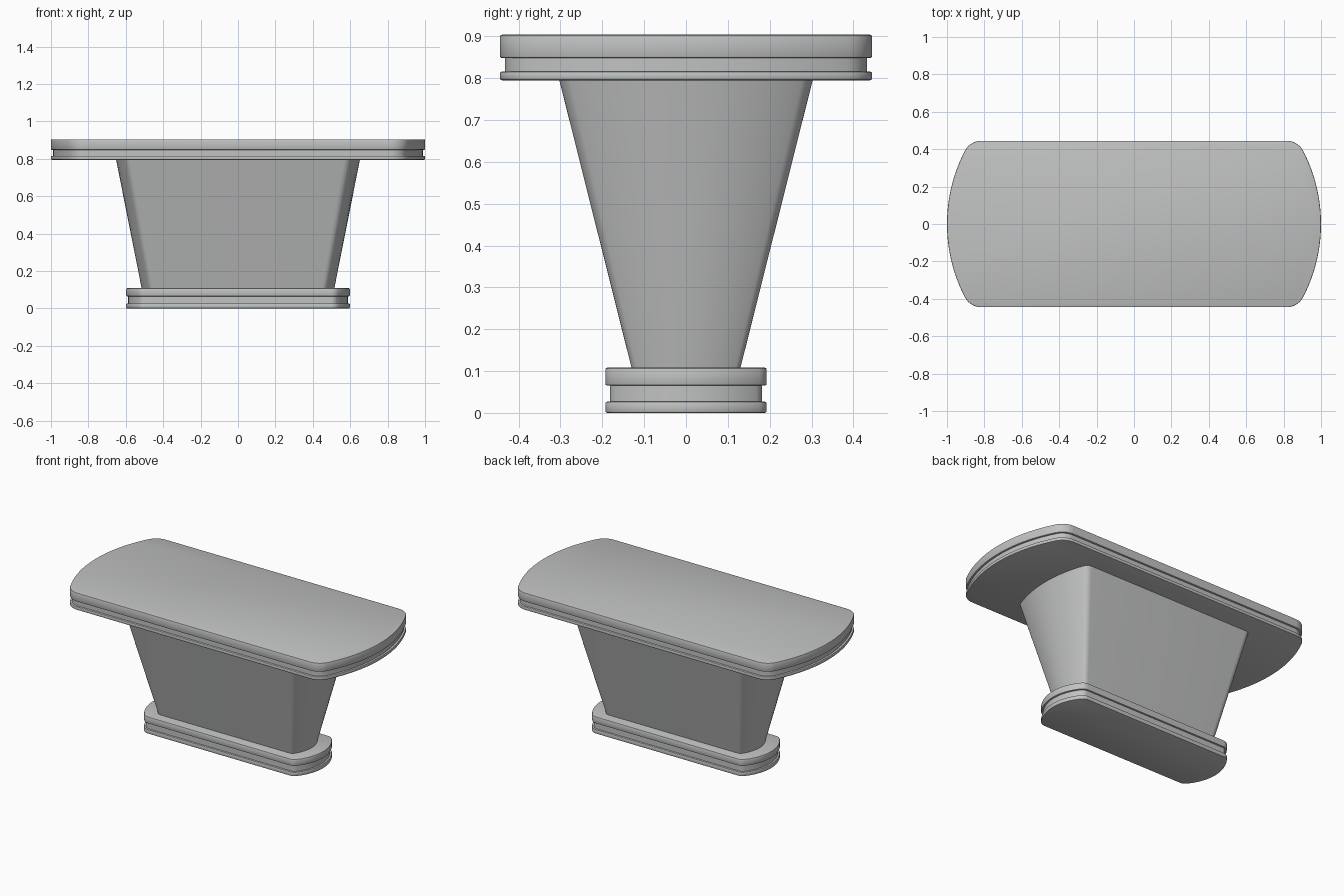
import bpy, bmesh, math

if "Cube" in bpy.data.objects:
    bpy.data.objects.remove(bpy.data.objects["Cube"])

grey = bpy.data.materials.new("light grey")
grey.diffuse_color = (0.53, 0.54, 0.535, 1)
grey.use_nodes = True
grey.node_tree.nodes["Principled BSDF"].inputs["Base Color"].default_value = grey.diffuse_color


def outline(a, b, R, r, d=0.0, n_arc=24, n_fil=8):
    """Oblong with bowed ends: half length a, half width b, end radius R,
    corner radius r, whole outline offset inward by d."""
    cx0 = a - R
    cy = b - r
    cx = cx0 + math.sqrt((R - r) ** 2 - cy ** 2)
    t = math.atan2(cy, cx - cx0)
    R, r = R - d, r - d
    right = []
    for i in range(n_fil):                      # lower corner
        q = -math.pi / 2 + (math.pi / 2 - t) * i / n_fil
        right.append((cx + r * math.cos(q), -cy + r * math.sin(q)))
    for i in range(n_arc + 1):                  # bowed end
        q = -t + 2 * t * i / n_arc
        right.append((cx0 + R * math.cos(q), R * math.sin(q)))
    for i in range(1, n_fil + 1):               # upper corner
        q = t + (math.pi / 2 - t) * i / n_fil
        right.append((cx + r * math.cos(q), cy + r * math.sin(q)))
    return right + [(-x, -y) for x, y in right]


def stack(name, rings):
    """Skin a list of (outline points, z) and cap both ends."""
    bm = bmesh.new()
    loops = [[bm.verts.new((x, y, z)) for x, y in pts] for pts, z in rings]
    n = len(loops[0])
    for lo, hi in zip(loops, loops[1:]):
        for i in range(n):
            j = (i + 1) % n
            bm.faces.new((lo[i], lo[j], hi[j], hi[i]))
    bm.faces.new(loops[0][::-1])
    bm.faces.new(loops[-1])
    bmesh.ops.recalc_face_normals(bm, faces=bm.faces)
    me = bpy.data.meshes.new(name)
    bm.to_mesh(me)
    bm.free()
    me.materials.append(grey)
    ob = bpy.data.objects.new(name, me)
    bpy.context.collection.objects.link(ob)
    bpy.ops.object.select_all(action='DESELECT')
    ob.select_set(True)
    bpy.context.view_layer.objects.active = ob
    bpy.ops.object.shade_smooth_by_angle(angle=math.radians(35))
    return ob


def grooved_slab(name, shape, z0, z1, z2, z3, inset, e=0.005):
    """Slab with a recessed band between z1 and z2 and softened edges."""
    c = e * 0.3
    prof = [(e, z0), (c, z0 + c), (0, z0 + e),
            (0, z1 - e), (c, z1 - c), (e, z1),
            (inset, z1), (inset, z2),
            (e, z2), (c, z2 + c), (0, z2 + e),
            (0, z3 - e), (c, z3 - c), (e, z3)]
    return stack(name, [(outline(*shape, d=d), z) for d, z in prof])


# Foot and table top
grooved_slab("base", (0.598, 0.193, 0.276, 0.05), 0, 0.027, 0.065, 0.108, 0.011)
grooved_slab("table_top", (1.0, 0.445, 0.85, 0.10), 0.795, 0.816, 0.848, 0.904, 0.012)

# Tapered pedestal
top = outline(0.652, 0.303, 0.80, 0.04)
low = [(x * 0.515 / 0.652, y * 0.13 / 0.303) for x, y in top]
stack("pedestal", [(low, 0.107), (top, 0.796)])
